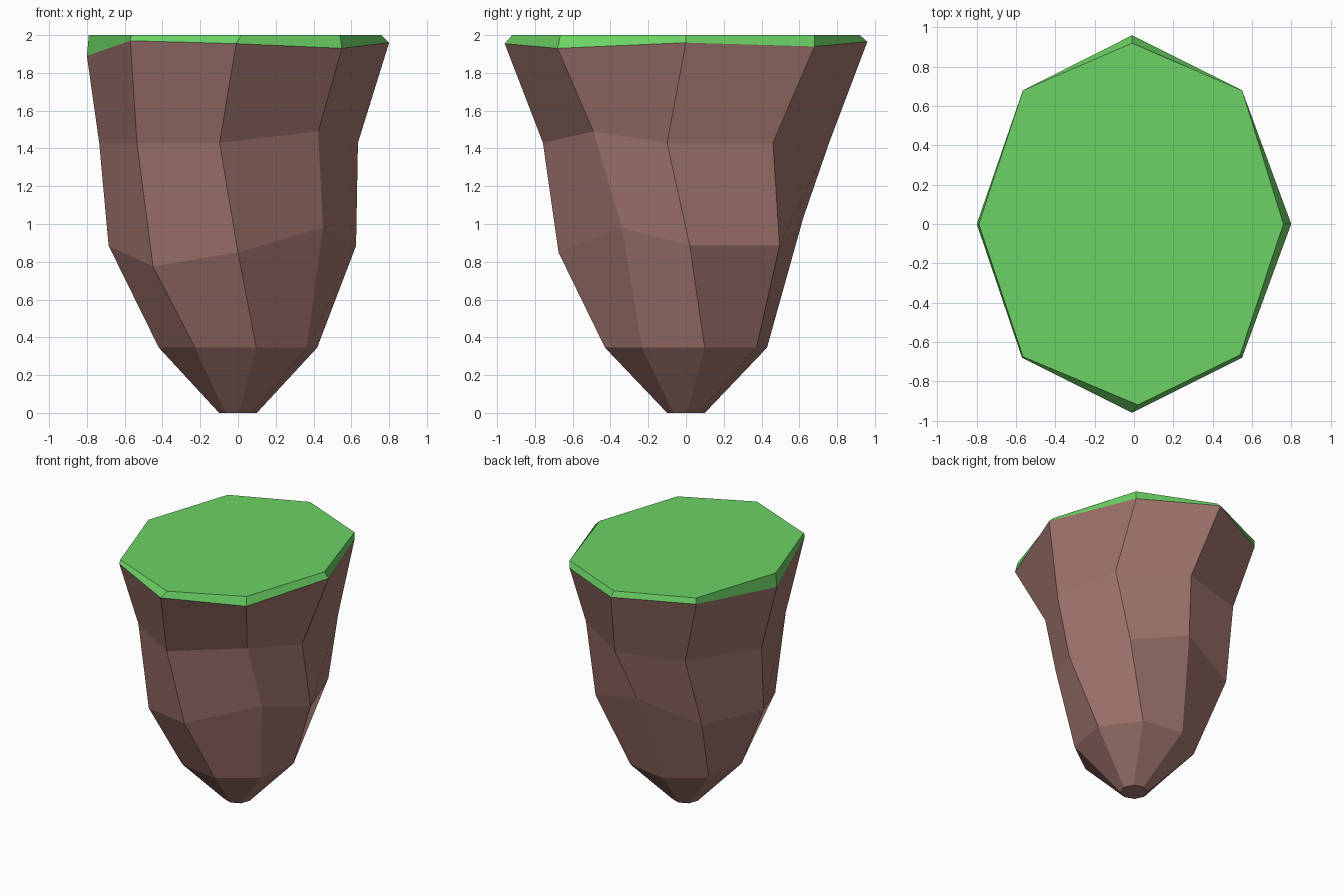
import bpy, bmesh
from math import cos, sin, radians

if "Cube" in bpy.data.objects:
    bpy.data.objects.remove(bpy.data.objects["Cube"])


def ring(z, rx, ry, twist=0, moved=None):
    """Eight-sided ring from +x counter-clockwise; 'moved' holds uneven corners."""
    pts = []
    for i in range(8):
        a = radians(45 * i + twist)
        pts.append((rx * cos(a), ry * sin(a), z))
    for i, p in (moved or {}).items():
        pts[i] = p
    return pts


def loft(name, rings, color):
    """Skin consecutive rings, cap both ends, flat shaded."""
    bm = bmesh.new()
    loops = [[bm.verts.new(p) for p in r] for r in rings]
    for lo, hi in zip(loops, loops[1:]):
        for i in range(8):
            j = (i + 1) % 8
            bm.faces.new((lo[i], lo[j], hi[j], hi[i]))
    bm.faces.new(loops[0][::-1])
    bm.faces.new(loops[-1])
    bmesh.ops.recalc_face_normals(bm, faces=bm.faces)
    mesh = bpy.data.meshes.new(name)
    bm.to_mesh(mesh)
    bm.free()
    mat = bpy.data.materials.new(name + "_colour")
    mat.diffuse_color = color
    mat.use_nodes = True
    mat.node_tree.nodes["Principled BSDF"].inputs["Base Color"].default_value = mat.diffuse_color
    mesh.materials.append(mat)
    obj = bpy.data.objects.new(name, mesh)
    bpy.context.collection.objects.link(obj)
    return obj


# Uneven rim where the grass meets the rock
rim = ring(1.95, 0.8, 0.96, 0, {
    0: (0.80, 0, 1.96), 1: (0.55, 0.68, 1.94), 2: (-0.01, 0.96, 1.965),
    4: (-0.80, 0, 1.89), 5: (-0.57, -0.68, 1.97), 6: (-0.01, -0.96, 1.955),
    7: (0.55, -0.68, 1.93)})

# Tapering, twisted rock
tip = ring(0, 0.1, 0.1, 3)
low = ring(0.345, 0.43, 0.44, 13)
middle = ring(0.885, 0.655, 0.68, 1, {
    0: (0.625, 0.02, 0.885), 1: (0.45, 0.495, 0.885), 2: (0, 0.62, 1.03),
    4: (-0.685, 0, 0.885), 5: (-0.45, -0.48, 0.775), 6: (0, -0.675, 0.85),
    7: (0.45, -0.34, 0.98)})
upper = ring(1.43, 0.7, 0.765, -8, {
    0: (0.635, -0.10, 1.43), 4: (-0.735, 0.10, 1.43),
    5: (-0.535, -0.49, 1.43), 7: (0.425, -0.49, 1.49)})
loft("rock", [tip, low, middle, upper, rim], (0.36, 0.18, 0.16, 1))

# Thin flat grass cap
turf = ring(2, 0.79, 0.92, 0, {
    0: (0.76, 0, 2), 1: (0.55, 0.68, 2), 2: (-0.01, 0.92, 2),
    3: (-0.565, 0.68, 2), 5: (-0.565, -0.675, 2), 6: (0.02, -0.92, 2),
    7: (0.54, -0.665, 2)})
loft("grass_top", [rim, turf], (0.15, 0.65, 0.13, 1))
